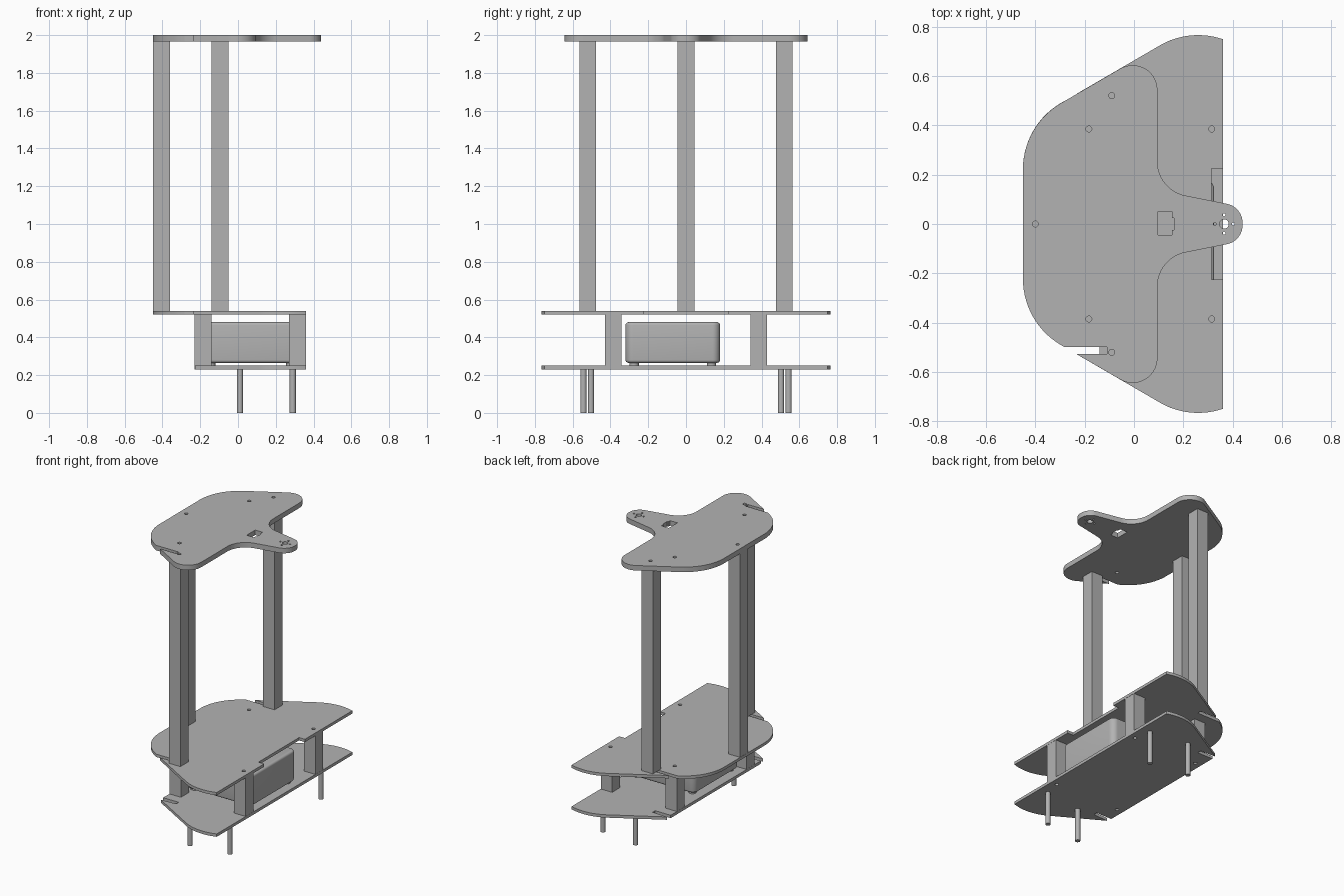
import bpy, bmesh, math
from mathutils import Vector

cube = bpy.data.objects.get("Cube")
if cube:
    bpy.data.objects.remove(cube, do_unlink=True)

grey = bpy.data.materials.new("plain grey")
grey.use_nodes = True
COLOUR = (0.45, 0.45, 0.45, 1)
grey.diffuse_color = COLOUR
grey.node_tree.nodes["Principled BSDF"].inputs["Base Color"].default_value = COLOUR


def finish(name, mesh):
    """Link a mesh as a named object with smooth curves and sharp edges."""
    obj = bpy.data.objects.new(name, mesh)
    bpy.context.collection.objects.link(obj)
    mesh.materials.clear()
    mesh.materials.append(grey)
    bpy.ops.object.select_all(action='DESELECT')
    obj.select_set(True)
    bpy.context.view_layer.objects.active = obj
    bpy.ops.object.shade_smooth_by_angle(angle=math.radians(30))
    return obj


def rounded(corners, steps=14):
    """Replace each (x, y, radius) corner by an arc."""
    pts = []
    for i, (x, y, r) in enumerate(corners):
        p = Vector((x, y))
        if r == 0:
            pts.append(p)
            continue
        a = (Vector(corners[i - 1][:2]) - p).normalized()
        b = (Vector(corners[(i + 1) % len(corners)][:2]) - p).normalized()
        half = a.angle(b) / 2
        centre = p + (a + b).normalized() * r / math.sin(half)
        start = p + a * r / math.tan(half) - centre
        end = p + b * r / math.tan(half) - centre
        sweep = math.pi - 2 * half
        for k in range(steps + 1):
            t = k / steps
            pts.append(centre + (start * math.sin((1 - t) * sweep)
                                 + end * math.sin(t * sweep)) / math.sin(sweep))
    return pts


def circle(x, y, r, n=20):
    return [Vector((x + r * math.cos(k * math.tau / n), y + r * math.sin(k * math.tau / n)))
            for k in range(n)]


def mirrored(half):
    return half + [(x, -y, r) for x, y, r in reversed(half)]


def plate(name, corners, holes, z0, z1):
    """Flat plate from a rounded outline with holes."""
    curve = bpy.data.curves.new(name, 'CURVE')
    curve.dimensions = '2D'
    curve.fill_mode = 'BOTH'
    curve.extrude = (z1 - z0) / 2
    for loop in [rounded(corners)] + holes:
        spline = curve.splines.new('POLY')
        spline.points.add(len(loop) - 1)
        for point, co in zip(spline.points, loop):
            point.co = (co.x, co.y, 0, 1)
        spline.use_cyclic_u = True
    temp = bpy.data.objects.new(name + "_outline", curve)
    bpy.context.collection.objects.link(temp)
    deps = bpy.context.evaluated_depsgraph_get()
    mesh = bpy.data.meshes.new_from_object(temp.evaluated_get(deps))
    bpy.data.objects.remove(temp, do_unlink=True)
    bm = bmesh.new()
    bm.from_mesh(mesh)
    bmesh.ops.remove_doubles(bm, verts=bm.verts, dist=1e-5)
    bmesh.ops.translate(bm, verts=bm.verts, vec=(0, 0, (z0 + z1) / 2))
    bmesh.ops.recalc_face_normals(bm, faces=bm.faces)
    bm.to_mesh(mesh)
    bm.free()
    mesh.name = name
    return finish(name, mesh)


def box(name, lo, hi, upright_bevel=0, bevel=0):
    bm = bmesh.new()
    bmesh.ops.create_cube(bm, size=1)
    for v in bm.verts:
        v.co = [l + (c + 0.5) * (h - l) for l, h, c in zip(lo, hi, v.co)]
    if upright_bevel:
        edges = [e for e in bm.edges if abs(e.verts[0].co.z - e.verts[1].co.z) > 0.01]
        bmesh.ops.bevel(bm, geom=edges, offset=upright_bevel, segments=8,
                        profile=0.5, affect='EDGES')
        rims = [e for e in bm.edges if abs(e.verts[0].co.z - e.verts[1].co.z) < 1e-5]
        bmesh.ops.bevel(bm, geom=rims, offset=bevel, segments=4,
                        profile=0.5, affect='EDGES')
    mesh = bpy.data.meshes.new(name)
    bm.to_mesh(mesh)
    bm.free()
    return finish(name, mesh)


def post(name, x, y, z0, z1, w=0.088):
    return box(name, (x - w / 2, y - w / 2, z0), (x + w / 2, y + w / 2, z1))


def rod(name, x, y, r, z0, z1):
    bm = bmesh.new()
    bmesh.ops.create_cone(bm, cap_ends=True, segments=24, radius1=r, radius2=r, depth=z1 - z0)
    bmesh.ops.translate(bm, verts=bm.verts, vec=(x, y, (z0 + z1) / 2))
    mesh = bpy.data.meshes.new(name)
    bm.to_mesh(mesh)
    bm.free()
    return finish(name, mesh)


# Heights of the three decks
BASE, BASE_TOP, MID, MID_TOP, TOP, HIGH = 0.23, 0.25, 0.52, 0.54, 1.965, 2.0


def slope(y):
    """x position on the slanted plate edge."""
    return (y - 0.5) / 0.58 - 0.28


# Outline pieces for the +y half, running from the back edge to the nose
S0, S1, S_END = 0.498, 0.526, -0.11
back = [(-0.45, 0.40, 0.31)]
slot = [(slope(S0), S0, 0), (S_END, S0, 0), (S_END, S1, 0), (slope(S1), S1, 0)]
wing = [(0.224, 0.793, 0.31), (0.36, 0.749, 0)]
nose = [(0.095, 0.7175, 0.1), (0.095, 0.138, 0.14), (0.44, 0.069, 0.078)]
notch = [(0.36, 0.225, 0), (0.315, 0.225, 0)]

SIDES = (("left", 1), ("right", -1))
POST_Y, TALL_Y = 0.385, 0.52
tall_spots = [(-0.40, 0), (-0.09, TALL_Y), (-0.09, -TALL_Y)]
short_spots = [(x, s * POST_Y) for x in (-0.183, 0.315) for s in (1, -1)]

# Top deck with a sensor nose; the cable slot is on one side only
window = [(0.098, 0.05, 0), (0.155, 0.05, 0), (0.155, 0.025, 0), (0.163, 0.025, 0),
          (0.163, -0.025, 0), (0.155, -0.025, 0), (0.155, -0.045, 0), (0.098, -0.045, 0)]
top_holes = [circle(x, y, 0.012) for x, y in tall_spots + short_spots[:2]]
top_holes += [circle(0.365, 0, 0.019), rounded(window)]
top_holes += [circle(0.365 + dx, dy, 0.006, 10)
              for dx, dy in ((0.037, 0), (-0.037, 0), (0, 0.037), (0, -0.037))]
slotted = [(x, -y, r) for x, y, r in reversed(back + slot + nose)]
plate("top_deck", back + nose + slotted, top_holes, TOP, HIGH)

# Middle and bottom decks
plate("middle_deck", mirrored(back + slot + wing + notch),
      [circle(x, y, 0.012) for x, y in short_spots], MID, MID_TOP)
base_slot = [(-0.23, S0, 0), (S_END, S0, 0), (S_END, S1, 0), (-0.225, 0.532, 0)]
plate("bottom_deck", mirrored(base_slot + wing),
      [circle(x, y, 0.012) for x, y in short_spots], BASE, BASE_TOP)

# Tall posts, short posts and the legs
post("tall_post_back", -0.405, 0, MID_TOP, TOP)
for side, s in SIDES:
    post("tall_post_" + side, -0.095, s * TALL_Y, MID_TOP, TOP)
    for end, x in (("front", 0.315), ("back", -0.185)):
        post(f"short_post_{end}_{side}", x, s * POST_Y, BASE_TOP, MID)
    rod("inner_leg_" + side, 0.29, s * 0.503, 0.0165, 0, BASE)
    rod("outer_leg_" + side, 0.01, s * 0.543, 0.0165, 0, BASE)

# Battery box on four feet
box("battery_box", (-0.19, -0.32, 0.265), (0.325, 0.18, 0.48), 0.04, 0.015)
for x in (-0.145, 0.28):
    for y in (-0.275, 0.135):
        rod("box_foot", x, y, 0.025, BASE_TOP, 0.267)
